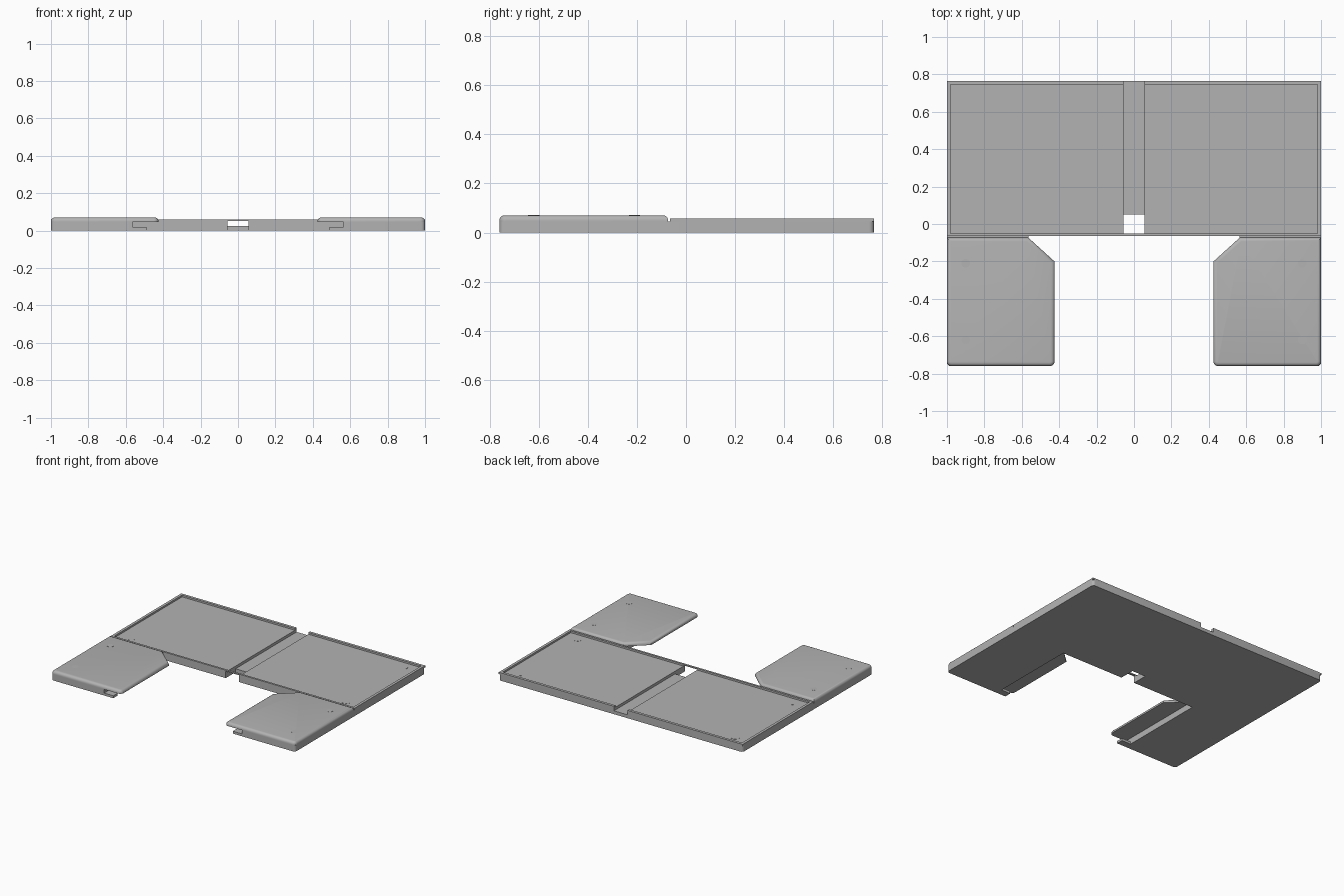
import bpy
import bmesh
import math

cube = bpy.data.objects.get("Cube")
if cube:
    bpy.data.objects.remove(cube, do_unlink=True)

# Single flat colour
GREY = (0.45, 0.45, 0.45, 1)
mat = bpy.data.materials.new("plain grey")
mat.use_nodes = True
mat.diffuse_color = GREY
mat.node_tree.nodes["Principled BSDF"].inputs["Base Color"].default_value = GREY

BACK, FRONT, SEAM = 0.765, -0.76, -0.065   # y of back, pad front and tray front
FLOOR, RIM, PAD = 0.045, 0.058, 0.07       # heights of tray floor, rim and pads
GAP = 0.055                                # half width of the centre channel


def slab(name, outline, z0, z1, corners=(), radius=0.02, top_round=0, side=1):
    """Extrude an outline; round the listed corners and optionally the top edge."""
    bm = bmesh.new()
    face = bm.faces.new([bm.verts.new((x * side, y, z0)) for x, y in outline])
    new = bmesh.ops.extrude_face_region(bm, geom=[face])["geom"]
    for v in new:
        if isinstance(v, bmesh.types.BMVert):
            v.co.z = z1
    bmesh.ops.recalc_face_normals(bm, faces=bm.faces)
    marks = [outline[i] for i in corners]
    upright = [e for e in bm.edges
               if abs(e.verts[0].co.z - e.verts[1].co.z) > 1e-4
               and any(math.dist((e.verts[0].co.x * side, e.verts[0].co.y), m) < 1e-4
                       for m in marks)]
    if upright:
        bmesh.ops.bevel(bm, geom=upright, offset=radius, segments=5,
                        profile=0.5, affect='EDGES')
    if top_round:
        rim = [e for e in bm.edges if all(v.co.z > z1 - 1e-4 for v in e.verts)]
        bmesh.ops.bevel(bm, geom=rim, offset=top_round, segments=5,
                        profile=0.5, affect='EDGES')
    bmesh.ops.recalc_face_normals(bm, faces=bm.faces)
    mesh = bpy.data.meshes.new(name)
    bm.to_mesh(mesh)
    bm.free()
    mesh.materials.append(mat)
    obj = bpy.data.objects.new(name, mesh)
    bpy.context.collection.objects.link(obj)
    if corners or top_round:
        bpy.ops.object.select_all(action='DESELECT')
        obj.select_set(True)
        bpy.context.view_layer.objects.active = obj
        bpy.ops.object.shade_smooth_by_angle(angle=math.radians(35))
    return obj


def box(x0, x1, y0, y1):
    return [(x0, y0), (x1, y0), (x1, y1), (x0, y1)]


def circle(x, y, r, n=24):
    return [(x + r * math.cos(math.tau * i / n), y + r * math.sin(math.tau * i / n))
            for i in range(n)]


for label, s in (("left", 1), ("right", -1)):
    # Lower body: half of the tray plus the pad's support
    slab(label + "_base",
         [(GAP, SEAM), (0.565, SEAM), (0.565, FRONT), (1, FRONT), (1, BACK), (GAP, BACK)],
         0, FLOOR, corners=(3, 4), side=s)
    # Raised rim around the tray, open at the channel
    slab(label + "_rim",
         [(GAP, SEAM), (1, SEAM), (1, BACK), (GAP, BACK), (GAP, BACK - 0.02),
          (0.98, BACK - 0.02), (0.98, SEAM + 0.015), (GAP, SEAM + 0.015)],
         FLOOR, RIM, side=s)
    # Overhanging pad with a cut corner and a rounded top
    slab(label + "_pad",
         [(0.425, FRONT), (1, FRONT), (1, -0.073), (0.565, -0.073), (0.425, -0.2)],
         FLOOR, PAD, corners=(0, 1), radius=0.025, top_round=0.02, side=s)
    # Small lip at the front of the slot below the pad
    slab(label + "_slot_lip", box(0.49, 0.565, FRONT, FRONT + 0.05), 0, 0.018, side=s)
    # Shallow round marks
    for y in (-0.21, -0.62):
        slab(label + "_pad_mark", circle(0.9, y, 0.023), PAD - 0.002, PAD + 0.0008, side=s)
    for y in (0.01, 0.68):
        slab(label + "_tray_mark", circle(0.88, y, 0.03), FLOOR - 0.002, FLOOR + 0.0008, side=s)

# Centre channel floor and the bridge across its front end
slab("channel_floor", box(-GAP, GAP, 0.05, BACK), 0, 0.025)
slab("channel_bridge", box(-GAP, GAP, SEAM, SEAM + 0.015), 0.05, RIM)
